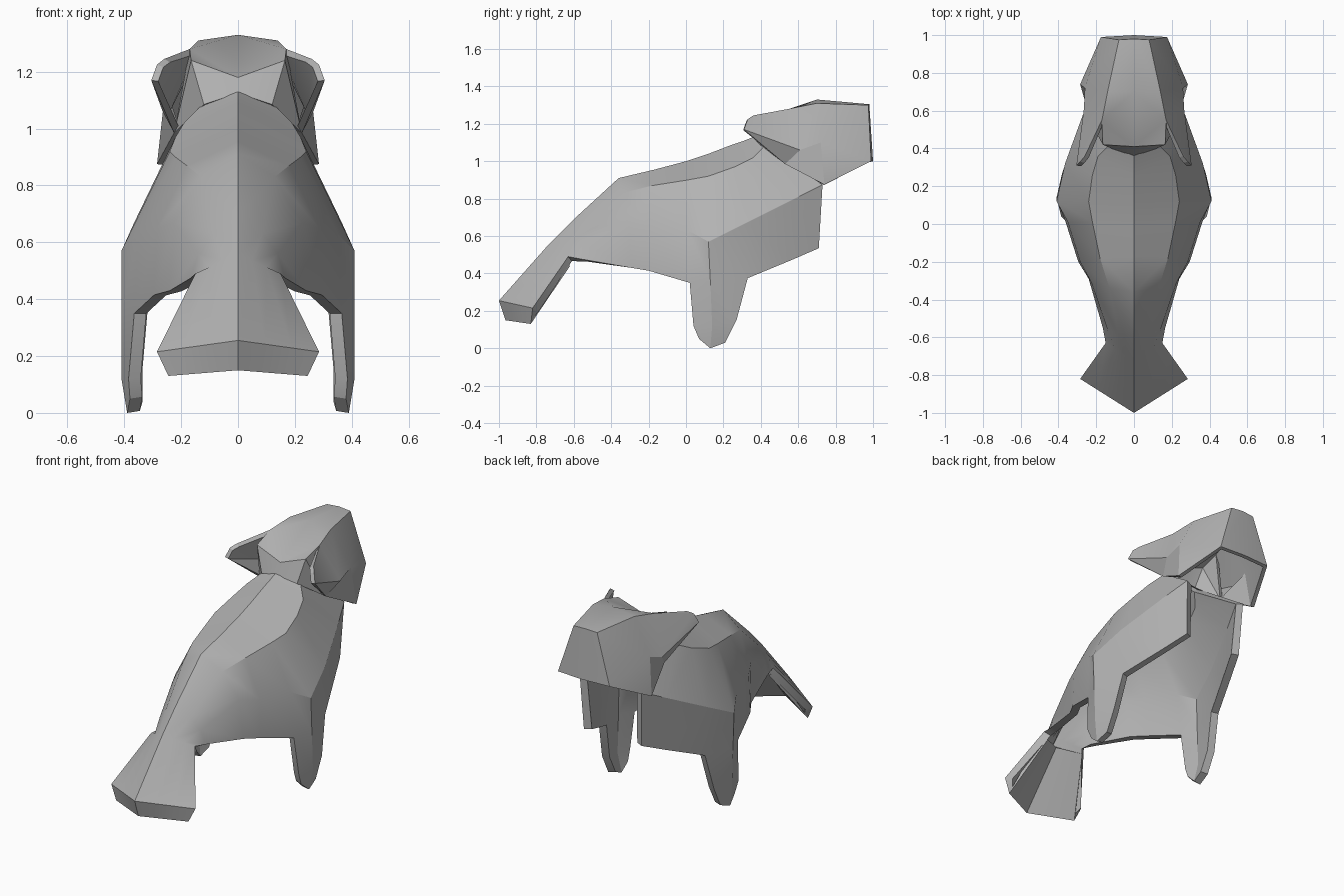
import bpy
import bmesh
from mathutils import Vector

if "Cube" in bpy.data.objects:
    bpy.data.objects.remove(bpy.data.objects["Cube"], do_unlink=True)

grey = bpy.data.materials.new("plain grey")
grey.use_nodes = True
colour = (0.45, 0.45, 0.45, 1)
grey.diffuse_color = colour
grey.node_tree.nodes["Principled BSDF"].inputs["Base Color"].default_value = colour


def make_shell(name, points, faces, thickness):
    """Turn one half of a surface into a mirrored shell with thickness."""
    bm = bmesh.new()
    verts = [bm.verts.new(p) for p in points]
    for face in faces:
        bm.faces.new([verts[i] for i in face])
    bmesh.ops.recalc_face_normals(bm, faces=bm.faces)
    bm.normal_update()
    if sum((f.normal.z * f.calc_area() for f in bm.faces)) < 0:
        bmesh.ops.reverse_faces(bm, faces=bm.faces)
    mesh = bpy.data.meshes.new(name)
    bm.to_mesh(mesh)
    bm.free()
    mesh.materials.append(grey)
    obj = bpy.data.objects.new(name, mesh)
    bpy.context.collection.objects.link(obj)
    mirror = obj.modifiers.new("mirror halves", "MIRROR")
    mirror.use_clip = True
    solid = obj.modifiers.new("shell thickness", "SOLIDIFY")
    solid.thickness = thickness
    solid.offset = -1
    bpy.ops.object.select_all(action="DESELECT")
    bpy.context.view_layer.objects.active = obj
    obj.select_set(True)
    # Apply the modifiers first so that the rims stay sharp
    bpy.ops.object.convert(target="MESH")
    bpy.ops.object.shade_smooth_by_angle(angle=0.45)


def spread(spine, hem):
    """Straight section from spine to hem with four points."""
    a, b = Vector(spine), Vector(hem)
    return [a.lerp(b, t / 3) for t in range(4)]


def grid_faces(rows, columns, index):
    return [
        (index(i, j), index(i, j + 1), index(i + 1, j + 1), index(i + 1, j))
        for i in range(rows - 1)
        for j in range(columns - 1)
    ]


# Tail: sections wrap from the underside round the thick end to the top
tail_sections = [
    spread((0, -.7, .47), (.13, -.62, .44)),
    spread((0, -.965, .15), (.245, -.83, .13)),
    spread((0, -1, .255), (.285, -.82, .215)),
    spread((0, -.73, .56), (.15, -.63, .49)),
]
# Body: sections from tail to neck, each running spine, shoulder, flank, hem
body_sections = [
    [(0, -.6, .69), (.085, -.58, .63), (.14, -.56, .56), (.165, -.55, .475)],
    [(0, -.36, .91), (.13, -.34, .83), (.225, -.31, .67), (.24, -.29, .43)],
    [(0, -.17, .955), (.18, -.18, .87), (.285, -.2, .65), (.295, -.2, .415)],
    [(0, 0, 1), (.22, .01, .9), (.35, .01, .63), (.365, .02, .35)],
    [(0, .12, 1.04), (.24, .12, .92), (.41, .12, .57), (.41, .13, .36)],
    [(0, .25, 1.09), (.22, .26, .97), (.365, .32, .67), (.36, .33, .375)],
    [(0, .31, 1.11), (.19, .36, 1.02), (.27, .58, .8), (.26, .56, .47)],
    [(0, .36, 1.13), (.13, .42, 1.08), (.21, .73, .875), (.195, .71, .535)],
]
sections = tail_sections + body_sections
points = [p for section in sections for p in section]
faces = grid_faces(len(sections), 4, lambda i, j: i * 4 + j)

# Leg flap: hangs from the hems of three neighbouring sections
hems = [row * 4 + 3 for row in (7, 8, 9)]
first = len(points)
points += [(.385, .04, .12), (.41, .14, .12), (.38, .27, .15),
           (.38, .07, .05), (.39, .13, 0), (.38, .21, .03)]
leg_rows = [hems, list(range(first, first + 3)), list(range(first + 3, first + 6))]
faces += grid_faces(3, 3, lambda i, j: leg_rows[i][j])
make_shell("body_shell", points, faces, .045)

# Head: half of the hood, by named corner
head = {
    "brow": (0, .98, 1.305),
    "brow_side": (.08, .975, 1.3),
    "muzzle_side": (.175, .99, 1),
    "muzzle": (0, 1, 1),
    "crown": (0, .7, 1.33),
    "crest": (.14, .7, 1.31),
    "cheek": (.285, .74, .875),
    "temple": (.26, .72, 1.1),
    "ear_root": (.17, .55, 1.28),
    "nape": (0, .41, 1.18),
    "nape_side": (.165, .42, 1.24),
    "neck": (0, .36, 1.125),
    "neck_side": (.12, .4, 1.085),
    "ear_top": (.26, .36, 1.245),
    "ear_back": (.285, .33, 1.225),
    "ear_tip": (.305, .31, 1.17),
    "jaw": (.225, .53, .985),
    "ear_base": (.265, .61, 1.06),
}
patches = [
    "brow brow_side muzzle_side muzzle",
    "brow crown crest brow_side",
    "brow_side crest temple muzzle_side",
    "muzzle_side temple cheek",
    "crown nape ear_root",
    "crown ear_root crest",
    "nape nape_side ear_root",
    "crest ear_root ear_base temple",
    "ear_root ear_top ear_back ear_base",
    "ear_back ear_tip ear_base",
    "ear_tip jaw ear_base",
    "temple ear_base jaw cheek",
    # Collar that closes the hood down onto the neck
    "nape neck neck_side nape_side",
    "nape_side neck_side jaw",
    "nape_side jaw ear_root",
]
names = list(head)
head_faces = [[names.index(n) for n in patch.split()] for patch in patches]
make_shell("head_hood", list(head.values()), head_faces, .025)
